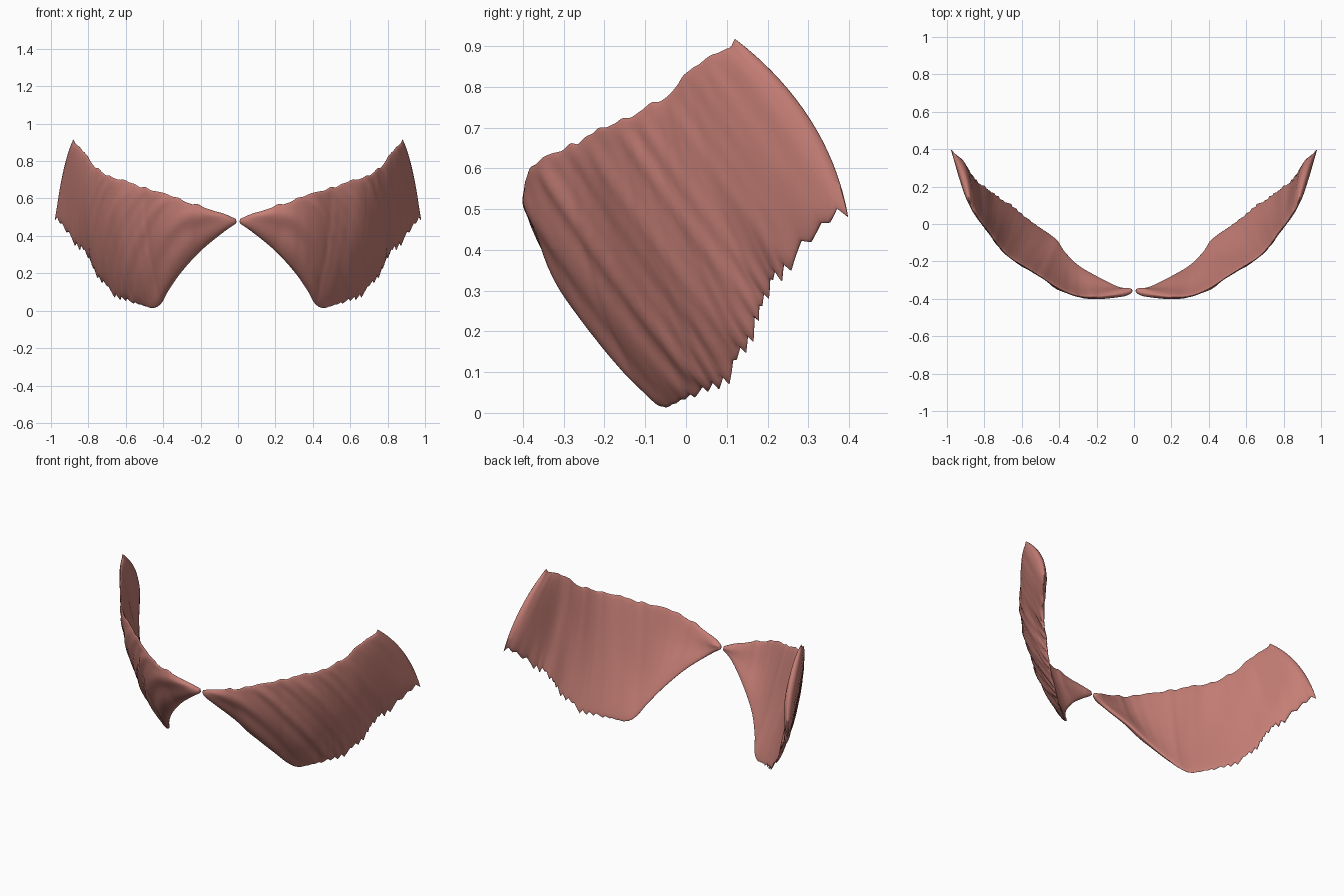
import bpy
import bmesh
import math
import random
from mathutils import Vector

COLUMNS = 120
ROWS = 26

# Upper and lower borders of the sheet, from the midline to the outer end
UPPER = [(.01, -.36, .49), (.08, -.375, .52), (.2, -.39, .56), (.3, -.385, .595),
         (.4, -.345, .63), (.5, -.28, .655), (.58, -.23, .69), (.66, -.18, .71),
         (.72, -.12, .735), (.77, -.05, .78), (.81, 0, .83), (.85, .06, .88),
         (.88, .12, .9)]
LOWER = [(.01, -.35, .47), (.08, -.34, .42), (.2, -.28, .32), (.3, -.22, .21),
         (.37, -.15, .11), (.41, -.09, .04), (.46, -.05, .015), (.56, .02, .045),
         (.66, .1, .09), (.75, .16, .19), (.8, .2, .29), (.87, .25, .37),
         (.975, .385, .5)]

default = bpy.data.objects.get("Cube")
if default:
    bpy.data.objects.remove(default, do_unlink=True)

muscle_red = bpy.data.materials.new("muscle_red")
muscle_red.use_nodes = True
colour = (.56, .21, .18, 1)
muscle_red.diffuse_color = colour
shader = muscle_red.node_tree.nodes["Principled BSDF"]
shader.inputs["Base Color"].default_value = colour
shader.inputs["Roughness"].default_value = .7


def clamp(value):
    return max(0.0, min(1.0, value))


def smooth(low, high, value):
    s = clamp((value - low) / (high - low))
    return s * s * (3 - 2 * s)


def along(points, t):
    """Smooth curve through the points, t from 0 to 1."""
    last = len(points) - 1
    position = clamp(t) * last
    i = min(int(position), last - 1)
    f = position - i
    a, b, c, d = (Vector(points[max(0, min(last, i + k))]) for k in (-1, 0, 1, 2))
    return (b + (c - a) * (f / 2) + (a * 2 - b * 5 + c * 4 - d) * (f * f / 2)
            + (b * 3 - a - c * 3 + d) * (f ** 3 / 2))


# Ragged borders: saw teeth below, small bumps above
random.seed(4)
teeth = [random.uniform(.3, 1) for _ in range(40)]
bumps = [random.uniform(-1, 1) for _ in range(40)]


def tooth(t):
    position = t * 36
    i = int(position)
    return teeth[i] * (1 - (position - i)) * smooth(.45, .72, t)


def bump(t):
    position = clamp(t) * 34
    i = int(position)
    return bumps[i] + (bumps[i + 1] - bumps[i]) * smooth(0, 1, position - i)


def sheet(t, v):
    """Middle of the sheet, v runs from the upper to the lower border."""
    top, bottom = along(UPPER, t), along(LOWER, t)
    top.z += .008 * bump(t) * smooth(0, .2, t) + .025 * smooth(.975, 1, t)
    down = (bottom - top).normalized()
    bottom += down * (tooth(t) - .4 * smooth(.45, .72, t)) * .045
    point = top.lerp(bottom, v)
    belly = 4 * v * (1 - v)
    point += Vector((.35, -.8, -.45)) * belly * .035 * math.sin(math.pi * t)
    # The outer end bows backwards
    point += Vector((.0, .045, .02)) * belly * smooth(.85, 1, t)
    return point


def sheet_normal(t, v):
    e = .012
    across = sheet(min(1, t + e), v) - sheet(max(0, t - e), v)
    down = sheet(t, min(1, v + e)) - sheet(t, max(0, v - e))
    return down.cross(across).normalized()


def fibres(point, t):
    """Slanted strands, strongest towards the midline."""
    c = point.y * .8 + point.z * .6
    wave = math.sin(c * 75 + 2 * math.sin(c * 19)) + .6 * math.sin(c * 140 + point.x * 6)
    return wave * .0045 * (1 - .75 * smooth(.5, .8, t)) * smooth(0, .15, t)


def surface_point(t, v, outside):
    point = sheet(t, v)
    end = math.sqrt(clamp(min(t / .06, (1 - t) / .03)))
    lip = smooth(.86, .96, t)
    half = (.022 + .008 * lip) * math.sqrt(max(0, 4 * v * (1 - v)))
    half *= .15 + .85 * end
    normal = sheet_normal(t, v)
    if outside:
        edge = smooth(0, .12, v) * smooth(0, .08, 1 - v)
        return point + normal * (half + fibres(point, t) * edge * end)
    # Shallow hollows on the inner side
    hollow = .005 * math.sin(t * 17 + v * 4) * math.sin(math.pi * v)
    return point - normal * (half + hollow * end)


def build_muscle(name, side):
    bm = bmesh.new()
    levels = [(1 - math.cos(math.pi * r / ROWS)) / 2 for r in range(ROWS + 1)]
    loop = [(v, True) for v in levels] + [(v, False) for v in levels[-2:0:-1]]
    rings = []
    for column in range(COLUMNS + 1):
        t = column / COLUMNS
        ring = []
        for v, outside in loop:
            p = surface_point(t, v, outside)
            ring.append(bm.verts.new((side * max(p.x, .006), p.y, max(p.z, 0))))
        rings.append(ring)
    count = len(loop)
    for a, b in zip(rings, rings[1:]):
        for i in range(count):
            j = (i + 1) % count
            bm.faces.new((a[i], a[j], b[j], b[i]))
    # Close both ends row by row
    for ring in (rings[0], rings[-1]):
        for i in range(ROWS):
            quad = [ring[i], ring[i + 1], ring[-i - 1], ring[-i]]
            bm.faces.new(list(dict.fromkeys(quad)))
    bmesh.ops.recalc_face_normals(bm, faces=bm.faces)
    mesh = bpy.data.meshes.new(name)
    bm.to_mesh(mesh)
    bm.free()
    mesh.materials.append(muscle_red)
    muscle = bpy.data.objects.new(name, mesh)
    bpy.context.collection.objects.link(muscle)
    bpy.ops.object.select_all(action="DESELECT")
    muscle.select_set(True)
    bpy.context.view_layer.objects.active = muscle
    bpy.ops.object.shade_smooth_by_angle(angle=math.radians(60))


build_muscle("left_muscle_sheet", 1)
build_muscle("right_muscle_sheet", -1)
